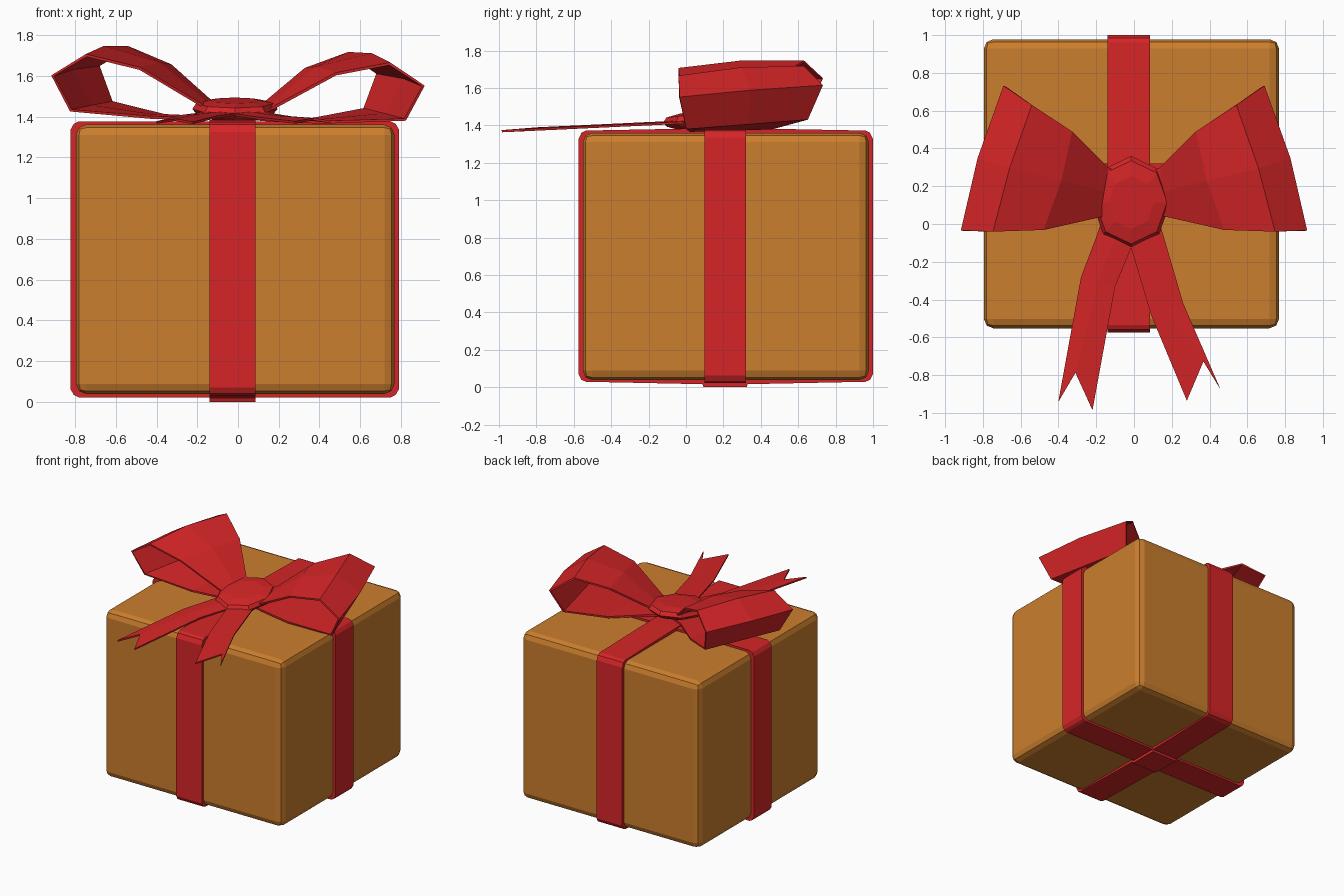
import bpy, bmesh, math
from mathutils import Vector, Matrix

if "Cube" in bpy.data.objects:
    bpy.data.objects.remove(bpy.data.objects["Cube"])


def material(name, rgb):
    m = bpy.data.materials.new(name)
    m.diffuse_color = (*rgb, 1)
    m.use_nodes = True
    m.node_tree.nodes["Principled BSDF"].inputs["Base Color"].default_value = m.diffuse_color
    return m


ORANGE = material("orange_paper", (0.60, 0.21, 0.027))
RED = material("red_ribbon", (0.67, 0.0185, 0.02))


def add_object(name, bm, mat):
    bmesh.ops.recalc_face_normals(bm, faces=bm.faces)
    me = bpy.data.meshes.new(name)
    bm.to_mesh(me)
    bm.free()
    me.materials.append(mat)
    ob = bpy.data.objects.new(name, me)
    bpy.context.collection.objects.link(ob)
    return ob


def prism(name, points, direction, mat):
    """Extrude a closed outline along a direction."""
    bm = bmesh.new()
    face = bm.faces.new([bm.verts.new(p) for p in points])
    out = bmesh.ops.extrude_face_region(bm, geom=[face])
    verts = [v for v in out["geom"] if isinstance(v, bmesh.types.BMVert)]
    bmesh.ops.translate(bm, verts=verts, vec=direction)
    return add_object(name, bm, mat)


def strip(name, rows, thickness, mat):
    """Skin rows of points into a thin sheet of ribbon."""
    bm = bmesh.new()
    grid = [[bm.verts.new(p) for p in row] for row in rows]
    for a, b in zip(grid, grid[1:]):
        for i in range(len(a) - 1):
            bm.faces.new((a[i], a[i + 1], b[i + 1], b[i]))
    ob = add_object(name, bm, mat)
    mod = ob.modifiers.new("thickness", 'SOLIDIFY')
    mod.thickness = thickness
    mod.offset = 0
    return ob


# Box with softened edges
lo, hi = Vector((-0.795, -0.552, 0.038)), Vector((0.768, 0.978, 1.36))
bm = bmesh.new()
bmesh.ops.create_cube(bm, size=1)
for v in bm.verts:
    v.co = Vector([a if c < 0 else b for c, a, b in zip(v.co, lo, hi)])
bmesh.ops.bevel(bm, geom=bm.edges[:], offset=0.05, segments=2,
                profile=0.5, affect='EDGES')
add_object("gift_box", bm, ORANGE)

# Ribbon running left to right around the box
c = 0.04
x0, x1, z0, z1 = -0.822, 0.79, 0.022, 1.376
side = [(x0, z0 + c), (x0 + c * .4, z0 + c * .3), (x0 + c, z0),
        (x1 - c, z0), (x1 - c * .4, z0 + c * .3), (x1, z0 + c),
        (x1, z1 - c), (x1 - c * .4, z1 - c * .3), (x1 - c, z1),
        (x0 + c, z1), (x0 + c * .4, z1 - c * .3), (x0, z1 - c)]
prism("side_ribbon", [(x, 0.098, z) for x, z in side], (0, 0.222, 0), RED)

# Ribbon running front to back, lapping over the other one
y0, y1 = -0.575, 1.0
front = [(y0, 0.07), (y0 + .016, 0.04), (y0 + c, 0.029), (0.088, 0.016),
         (0.094, 0), (0.324, 0), (0.33, 0.016), (y1 - c, 0.029),
         (y1 - .016, 0.04), (y1, 0.07), (y1, 1.325), (y1 - .016, 1.36),
         (y1 - c, 1.372), (0.33, 1.384), (0.09, 1.384), (y0 + c, 1.372),
         (y0 + .016, 1.36), (y0, 1.325)]
prism("front_ribbon", [(-0.14, y, z) for y, z in front], (0.225, 0, 0), RED)

# Bow loops: front and back edge of each crease, starting and ending in the knot
creases = [((0.04, 0.06, 1.43), (0.03, 0.24, 1.44)),
           ((0.17, 0.04, 1.45), (0.14, 0.30, 1.48)),
           ((0.48, -0.03, 1.635), (0.33, 0.49, 1.65)),
           ((0.745, -0.04, 1.70), (0.54, 0.63, 1.74)),
           ((0.91, -0.035, 1.60), (0.685, 0.73, 1.65)),
           ((0.82, 0.00, 1.43), (0.62, 0.65, 1.47)),
           ((0.42, 0.02, 1.395), (0.36, 0.46, 1.405)),
           ((0.17, 0.06, 1.39), (0.14, 0.27, 1.395)),
           ((0.04, 0.08, 1.395), (0.03, 0.22, 1.395))]
for name, s, drop in (("left_bow_loop", -1, 0.0), ("right_bow_loop", 1, 0.055)):
    rows = []
    for f, b in creases:
        f, b = Vector(f), Vector(b)
        mid = (f + b) / 2
        if mid.x > 0.35 and mid.z > 1.5:      # middle of the ribbon bulges out
            out = Vector((mid.x - 0.5, 0, mid.z - 1.54)).normalized()
            mid += out * 0.025
        rows.append([(s * p.x, p.y, p.z - drop * p.x) for p in (f, mid, b)])
    strip(name, rows, 0.014, RED)

# Bow tails with a notched end, creased down the middle
tails = {
    "left_bow_tail": [((-0.16, 0.05), (-0.02, 0.02)),
                      ((-0.20, -0.07), (-0.015, -0.125)),
                      ((-0.28, -0.28), (-0.10, -0.33)),
                      ((-0.40, -0.94), (-0.22, -0.985))],
    "right_bow_tail": [((0.12, 0.05), (-0.02, 0.02)),
                       ((0.155, -0.06), (-0.015, -0.125)),
                       ((0.26, -0.42), (0.09, -0.48)),
                       ((0.455, -0.87), (0.28, -0.935))]}
for name, pairs in tails.items():
    rows = []
    for i, (a, b) in enumerate(pairs):
        a, b = Vector(a), Vector(b)
        mid = (a + b) / 2
        if i == 3:
            mid.y += 0.175
        rows.append([(p.x, p.y, 1.368 + (p.y + 1) * 0.047 + lift)
                     for p, lift in ((a, 0), (mid, 0.006), (b, 0))])
    strip(name, rows, 0.012, RED)

# Knot: flat eight-sided button leaning to the front
rings = [(0.15, -0.045), (0.205, -0.022), (0.225, 0.0), (0.205, 0.028), (0.13, 0.042)]
bm = bmesh.new()
loops = [[bm.verts.new((r * 0.93 * math.sin(k * math.pi / 4),
                        r * 1.08 * math.cos(k * math.pi / 4), z))
          for k in range(8)] for r, z in rings]
for a, b in zip(loops, loops[1:]):
    for k in range(8):
        n = (k + 1) % 8
        bm.faces.new((a[k], a[n], b[n], b[k]))
bm.faces.new(loops[0])
bm.faces.new(loops[-1])
bm.transform(Matrix.Translation((-0.015, 0.118, 1.437))
             @ Matrix.Rotation(math.radians(6), 4, 'X'))
add_object("bow_knot", bm, RED)
